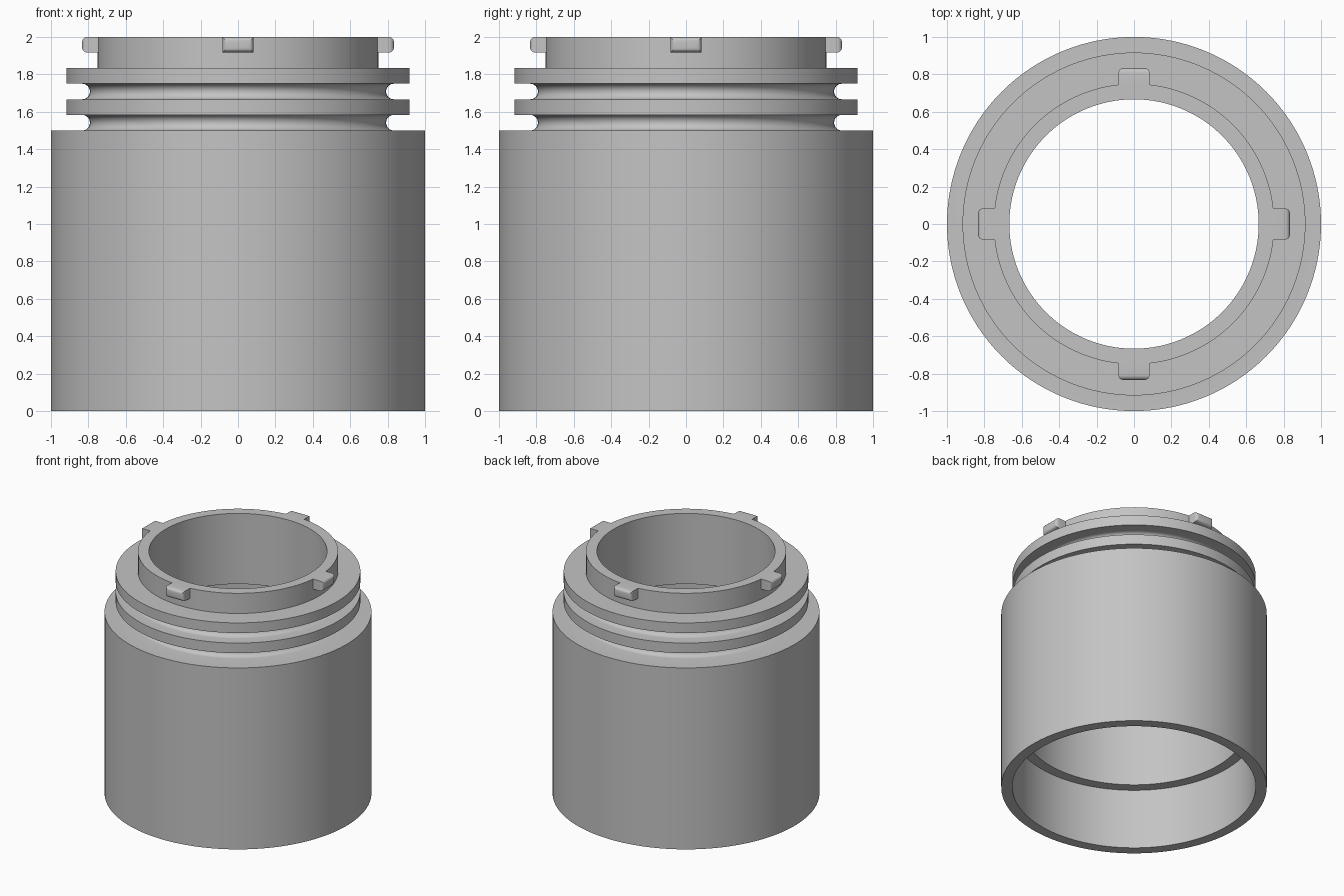
import bpy, bmesh
from math import sin, cos, pi, radians
from mathutils import Matrix

cube = bpy.data.objects.get("Cube")
if cube:
    bpy.data.objects.remove(cube, do_unlink=True)

U = 1 / 12          # design module: every size is a multiple of it
SEGMENTS = 128

grey = bpy.data.materials.new("light_grey")
grey.use_nodes = True
grey.diffuse_color = (0.55, 0.55, 0.55, 1)
grey.node_tree.nodes["Principled BSDF"].inputs["Base Color"].default_value = grey.diffuse_color


def add_object(name, bm):
    bmesh.ops.recalc_face_normals(bm, faces=bm.faces)
    mesh = bpy.data.meshes.new(name)
    bm.to_mesh(mesh)
    bm.free()
    mesh.materials.append(grey)
    obj = bpy.data.objects.new(name, mesh)
    bpy.context.collection.objects.link(obj)
    return obj


def lathe(name, profile):
    """Revolve a closed (radius, height) profile around z."""
    bm = bmesh.new()
    rings = []
    for i in range(SEGMENTS):
        a = 2 * pi * i / SEGMENTS
        rings.append([bm.verts.new((r * cos(a), r * sin(a), z)) for r, z in profile])
    n = len(profile)
    for i, ring in enumerate(rings):
        following = rings[(i + 1) % SEGMENTS]
        for j in range(n):
            k = (j + 1) % n
            bm.faces.new((ring[j], following[j], following[k], ring[k]))
    return add_object(name, bm)


def groove(z):
    """Round-bottomed groove, one module tall, starting at height z."""
    return [(10 * U - U / 2 * sin(pi * i / 12), z + U / 2 * (1 - cos(pi * i / 12)))
            for i in range(13)]


# Hollow sleeve: outer wall, two grooves with flanges, neck, stepped bore
profile = [(11 * U, 0), (1, 0), (1, 18 * U)]
for level in (18, 20):
    profile += groove(level * U)
    profile += [(11 * U, (level + 1) * U), (11 * U, (level + 2) * U)]
profile += [(9 * U, 22 * U), (9 * U, 2), (8 * U, 2), (8 * U, 17 * U),
            (10 * U, 17 * U), (10 * U, 6 * U), (11 * U, 6 * U)]
sleeve = lathe("sleeve", profile)

# Four locking tabs with rounded outer edges
bm = bmesh.new()
for i in range(4):
    tab = bmesh.ops.create_cube(bm, size=1)["verts"]
    bmesh.ops.transform(bm, verts=tab, matrix=Matrix.Translation((9.25 * U, 0, 23.5 * U))
                        @ Matrix.Diagonal((1.5 * U, 2 * U, U, 1)))
    outer = [v for v in tab if v.co.x > 9.5 * U]
    edges = [e for e in {e for v in outer for e in v.link_edges}
             if all(v in outer for v in e.verts)]
    before = set(bm.verts) - set(tab)
    bmesh.ops.bevel(bm, geom=edges, offset=0.026, segments=5, profile=0.5, affect='EDGES')
    bmesh.ops.rotate(bm, verts=[v for v in bm.verts if v not in before],
                     matrix=Matrix.Rotation(i * pi / 2, 3, 'Z'))
tabs = add_object("locking_tabs", bm)

# Fuse the tabs with the neck
union = sleeve.modifiers.new("fuse_tabs", 'BOOLEAN')
union.operation = 'UNION'
union.solver = 'EXACT'
union.object = tabs
bpy.ops.object.select_all(action='DESELECT')
sleeve.select_set(True)
bpy.context.view_layer.objects.active = sleeve
bpy.ops.object.modifier_apply(modifier=union.name)
bpy.data.objects.remove(tabs, do_unlink=True)
bpy.ops.object.shade_smooth_by_angle(angle=radians(30))
